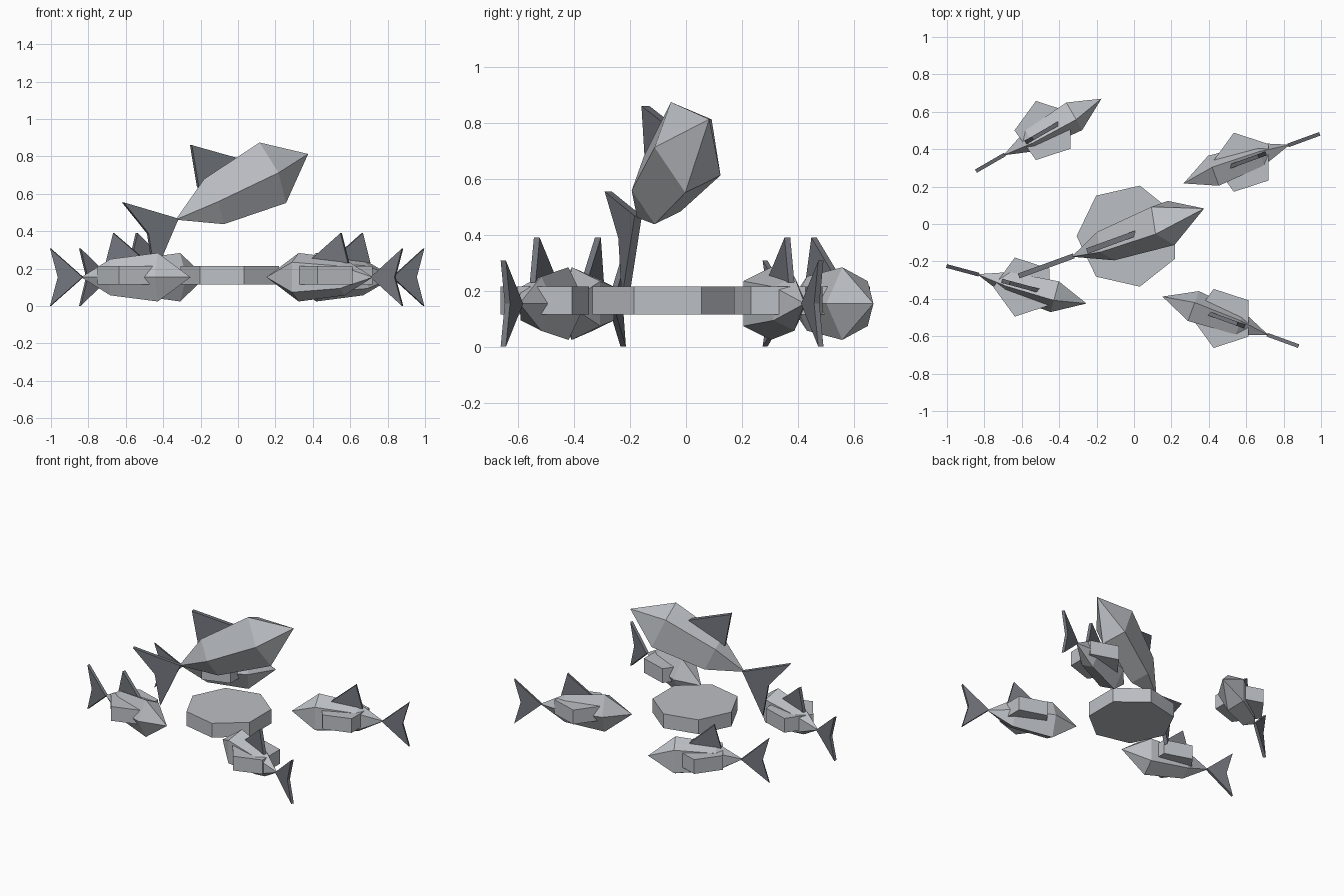
import bpy, bmesh, math
from mathutils import Matrix, Vector

if "Cube" in bpy.data.objects:
    bpy.data.objects.remove(bpy.data.objects["Cube"])


def material(name, rgb):
    m = bpy.data.materials.new(name)
    m.diffuse_color = (*rgb, 1)
    m.use_nodes = True
    m.node_tree.nodes["Principled BSDF"].inputs["Base Color"].default_value = m.diffuse_color
    return m


BODY = material("fish grey", (0.50, 0.52, 0.55))
FIN = material("fin dark grey", (0.17, 0.18, 0.205))
WATER = material("water grey", (0.50, 0.52, 0.55))


def finish(bm, name, mat, matrix):
    bmesh.ops.recalc_face_normals(bm, faces=bm.faces)
    me = bpy.data.meshes.new(name)
    bm.to_mesh(me)
    bm.free()
    me.materials.append(mat)
    ob = bpy.data.objects.new(name, me)
    ob.matrix_world = matrix
    bpy.context.collection.objects.link(ob)


def plate(name, profile, thick, mat, matrix):
    """Flat outline in the fish's x-z plane, given thickness along y."""
    bm = bmesh.new()
    sides = [[bm.verts.new((x, s * thick / 2, z)) for x, z in profile] for s in (-1, 1)]
    n = len(profile)
    bm.faces.new(sides[0])
    bm.faces.new(sides[1][::-1])
    for i in range(n):
        j = (i + 1) % n
        bm.faces.new((sides[0][i], sides[1][i], sides[1][j], sides[0][j]))
    finish(bm, name, mat, matrix)


def body(name, matrix):
    """Five-sided spindle: nose point, two rings, tail point. Nose at x = 0."""
    bm = bmesh.new()
    nose, tail = bm.verts.new((0, 0, 0)), bm.verts.new((-0.605, 0, 0))
    rings = []
    for x, ry, rz in ((-0.173, 0.094, 0.1365), (-0.438, 0.070, 0.102)):
        rings.append([bm.verts.new((x, -ry * math.cos(a), rz * math.sin(a)))
                      for a in (i * math.tau / 5 for i in range(5))])
    for i in range(5):
        j = (i + 1) % 5
        bm.faces.new((nose, rings[0][i], rings[0][j]))
        bm.faces.new((rings[0][i], rings[1][i], rings[1][j], rings[0][j]))
        bm.faces.new((tail, rings[1][j], rings[1][i]))
    finish(bm, name, BODY, matrix)


def disc(name, x, y, radius, sides):
    """Flat water splash with one corner pointing to -x."""
    bm = bmesh.new()
    bmesh.ops.create_cone(bm, cap_ends=True, segments=sides, radius1=radius, radius2=radius,
                          depth=0.1, matrix=Matrix.Rotation(0, 4, 'Z'))
    # turn so that the first corner sits at 180 degrees
    v = max(bm.verts, key=lambda p: p.co.y)
    turn = math.pi - math.atan2(v.co.y, v.co.x)
    bmesh.ops.rotate(bm, verts=bm.verts, matrix=Matrix.Rotation(turn, 3, 'Z'))
    finish(bm, name, WATER, Matrix.Translation((x, y, 0.165)))


TAIL = [(-0.595, 0), (-0.775, 0.154), (-0.732, 0), (-0.775, -0.154)]
DORSAL = [(-0.262, 0.100), (-0.425, 0.236), (-0.468, 0.075)]


def fish(name, nose, yaw, pitch=0, scale=1):
    m = (Matrix.Translation(Vector(nose)) @ Matrix.Rotation(math.radians(yaw), 4, 'Z')
         @ Matrix.Rotation(math.radians(-pitch), 4, 'Y') @ Matrix.Scale(scale, 4))
    body(name + "_body", m)
    plate(name + "_tail_fin", TAIL, 0.02, FIN, m)
    plate(name + "_dorsal_fin", DORSAL, 0.022, FIN, m)


# leaping fish above the large splash
fish("leaping_fish", (0.375, 0.083, 0.813), 20, 25, 1.375)
disc("large_splash", -0.03, -0.065, 0.277, 7)

# four small fish, each with its own splash
for label, nose, yaw, centre in (
        ("back_left", (-0.174, 0.67), 30, (-0.473, 0.50)),
        ("front_left", (-0.254, -0.425), -15, (-0.586, -0.337)),
        ("back_right", (0.265, 0.217), 200, (0.585, 0.33)),
        ("front_right", (0.152, -0.388), 160, (0.477, -0.505))):
    fish(label + "_fish", (*nose, 0.154), yaw)
    disc(label + "_splash", *centre, 0.166, 5)
